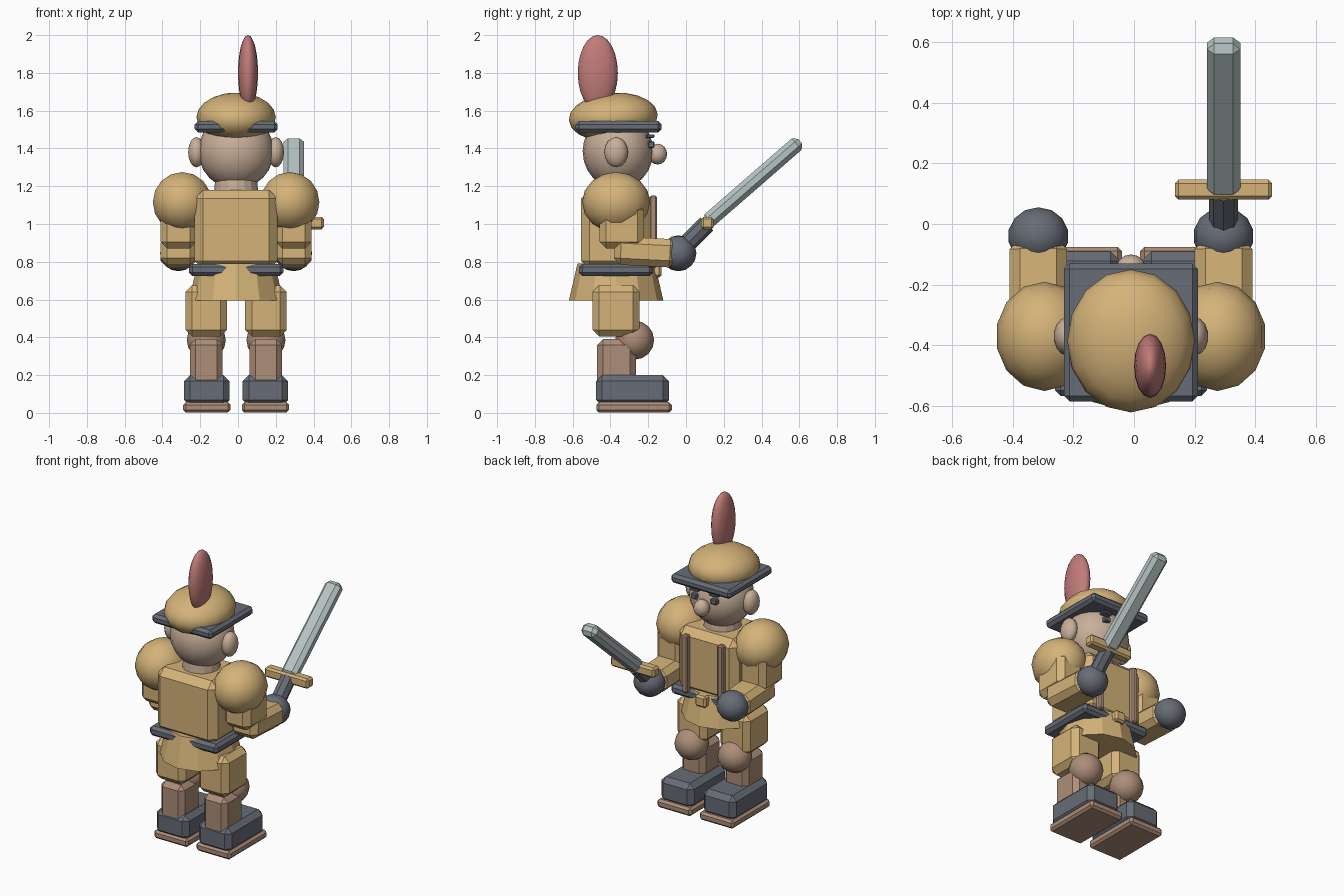
import bpy, bmesh, math
from mathutils import Matrix, Vector

if "Cube" in bpy.data.objects:
    bpy.data.objects.remove(bpy.data.objects["Cube"])

CX, CY = -0.01, -0.37      # body axis


def colour(name, rgb):
    m = bpy.data.materials.new(name)
    m.diffuse_color = (*rgb, 1)
    m.use_nodes = True
    m.node_tree.nodes["Principled BSDF"].inputs["Base Color"].default_value = m.diffuse_color
    return m


TAN = colour("tan cloth", (0.66, 0.45, 0.19))
SLATE = colour("dark slate", (0.135, 0.15, 0.18))
SKIN = colour("skin", (0.58, 0.43, 0.32))
BROWN = colour("brown leather", (0.42, 0.27, 0.19))
RED = colour("feather red", (0.53, 0.2, 0.19))
STEEL = colour("steel", (0.47, 0.55, 0.55))


def finish(bm, name, mat, smooth=False):
    bmesh.ops.recalc_face_normals(bm, faces=bm.faces[:])
    me = bpy.data.meshes.new(name)
    for f in bm.faces:
        f.smooth = smooth
    bm.to_mesh(me)
    bm.free()
    me.materials.append(mat)
    ob = bpy.data.objects.new(name, me)
    bpy.context.collection.objects.link(ob)
    return ob


def box(name, mat, c, size, bevel=0.01, tilt=0.0):
    """Chamfered box; tilt in degrees turns it about x."""
    bm = bmesh.new()
    bmesh.ops.create_cube(bm, size=1)
    bmesh.ops.scale(bm, vec=size, verts=bm.verts[:])
    bmesh.ops.bevel(bm, geom=bm.edges[:], offset=bevel, segments=1,
                    affect='EDGES', profile=0.5)
    bm.transform(Matrix.Translation(c) @ Matrix.Rotation(math.radians(tilt), 4, 'X'))
    return finish(bm, name, mat)


def ball(name, mat, c, r, seg=14, rings=8, tilt=0.0):
    bm = bmesh.new()
    bmesh.ops.create_uvsphere(bm, u_segments=seg, v_segments=rings, radius=1)
    bmesh.ops.scale(bm, vec=r, verts=bm.verts[:])
    bm.transform(Matrix.Translation(c) @ Matrix.Rotation(math.radians(tilt), 4, 'X'))
    return finish(bm, name, mat, True)


def tube(name, mat, a, b, r1, r2, seg=12):
    """Capped cone from a to b."""
    a, b = Vector(a), Vector(b)
    bm = bmesh.new()
    bmesh.ops.create_cone(bm, cap_ends=True, segments=seg, radius1=r1,
                          radius2=r2, depth=(b - a).length)
    rot = (b - a).to_track_quat('Z', 'Y').to_matrix().to_4x4()
    bm.transform(Matrix.Translation((a + b) / 2) @ rot)
    return finish(bm, name, mat)


# Head and face
ball("head", SKIN, (CX, -0.36, 1.385), (0.2, 0.187, 0.2), 20, 12)
tube("neck", SKIN, (CX, CY, 1.14), (CX, CY, 1.24), 0.12, 0.11, 16)
ball("nose", SKIN, (CX, -0.15, 1.37), (0.05, 0.05, 0.055), 14, 8)

# Hat
ball("cap", TAN, (CX, -0.385, 1.565), (0.21, 0.236, 0.13), 16, 10, 4)
box("hat_brim", SLATE, (CX, -0.357, 1.515), (0.44, 0.455, 0.06), 0.018)
ball("feather", RED, (0.053, -0.467, 1.8), (0.053, 0.106, 0.2), 16, 12)

# Torso, belt and skirt
box("torso", TAN, (CX, CY, 0.97), (0.44, 0.37, 0.42), 0.045)
tube("skirt", TAN, (CX, CY, 0.595), (CX, CY, 0.79), 0.25, 0.205, 12)
box("belt", SLATE, (CX, CY, 0.757), (0.5, 0.392, 0.065), 0.018)
box("buckle", TAN, (CX, -0.155, 0.755), (0.08, 0.05, 0.075), 0.012)

for side, s in (("left", -1), ("right", 1)):
    # Face details
    ball(side + "_ear", SKIN, (CX + s * 0.21, -0.37, 1.38), (0.045, 0.063, 0.08))
    box(side + "_eye", SLATE, (CX + s * 0.072, -0.184, 1.42), (0.045, 0.035, 0.035), 0.006)
    box(side + "_brow", SLATE, (CX + s * 0.072, -0.19, 1.465), (0.065, 0.045, 0.02), 0.005)
    box(side + "_suspender", BROWN, (CX + s * 0.13, -0.173, 0.96), (0.04, 0.04, 0.38), 0.008)

    # Arm
    ball(side + "_shoulder", TAN, (CX + s * 0.285, CY, 1.115), (0.16, 0.18, 0.16), 14, 8)
    box(side + "_upper_arm", TAN, (CX + s * 0.305, -0.34, 0.99), (0.19, 0.235, 0.24), 0.035)
    box(side + "_forearm", TAN, (CX + s * 0.305, -0.215, 0.852), (0.19, 0.33, 0.15), 0.035, -3)
    ball(side + "_hand", SLATE, (CX + s * 0.305, -0.04, 0.845), (0.1, 0.095, 0.095), 14, 8)

    # Leg
    box(side + "_thigh", TAN, (CX + s * 0.158, CY, 0.54), (0.22, 0.25, 0.27), 0.035)
    ball(side + "_knee", BROWN, (CX + s * 0.158, -0.272, 0.385), (0.106, 0.103, 0.103), 14, 8)
    box(side + "_shin", BROWN, (CX + s * 0.158, CY + 0.002, 0.265), (0.172, 0.205, 0.25), 0.03)

    # Boot
    box(side + "_boot", SLATE, (CX + s * 0.155, -0.283, 0.118), (0.24, 0.385, 0.165), 0.032)
    box(side + "_sole", BROWN, (CX + s * 0.155, -0.275, 0.029), (0.25, 0.4, 0.055), 0.014)

# Sword
SX = CX + 0.305
tube("sword_grip", SLATE, (SX, -0.03, 0.86), (SX, 0.11, 1.0), 0.048, 0.048, 8)
box("sword_guard", TAN, (SX, 0.113, 1.005), (0.32, 0.066, 0.066), 0.012)
box("sword_blade", STEEL, (SX, 0.355, 1.222), (0.11, 0.66, 0.08), 0.024, 41)
